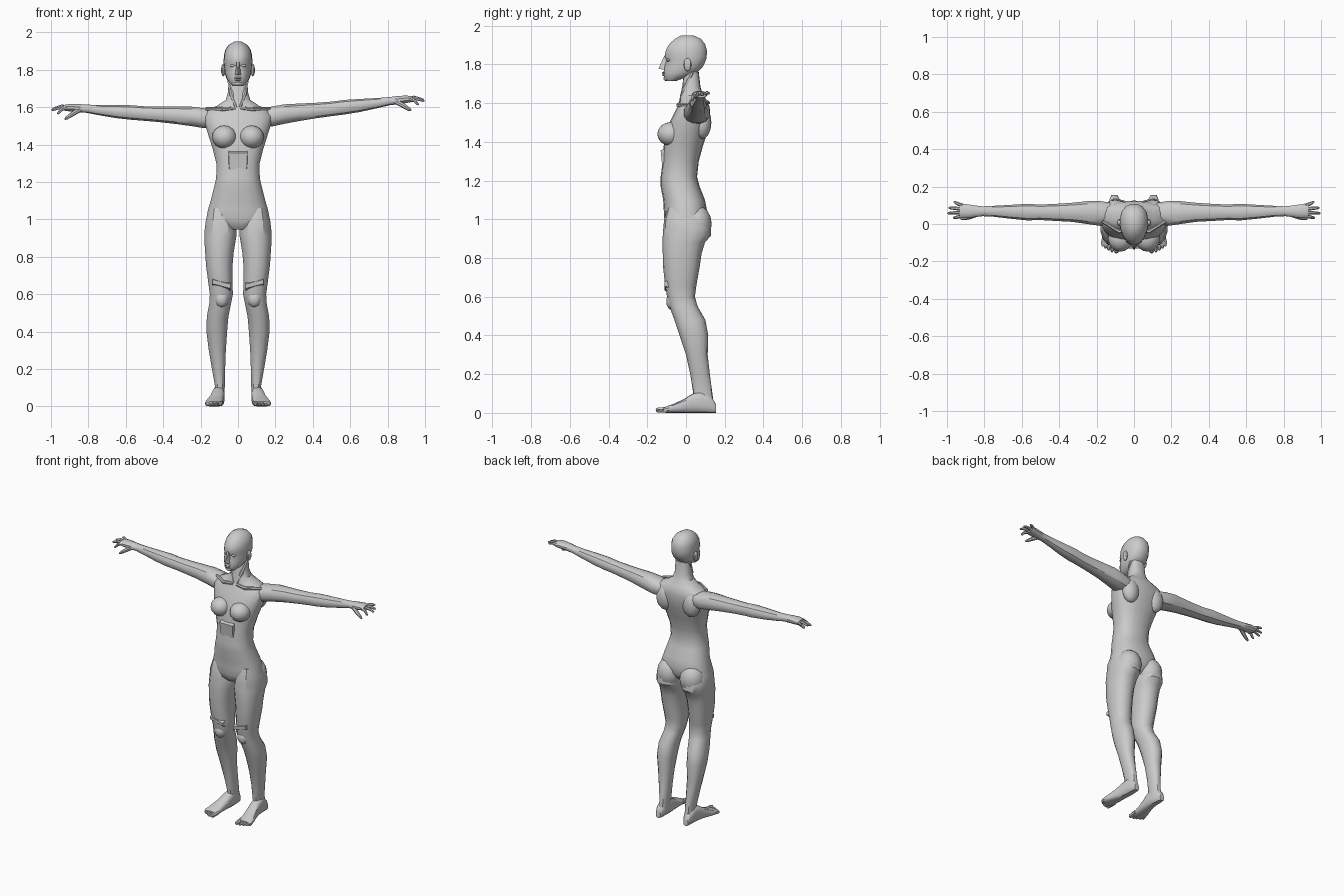
import bpy, bmesh, math
from mathutils import Vector


def spow(v, e):
    return math.copysign(abs(v) ** e, v)


def finish(name, bm, side=1, slope=0.0, angle=33):
    # side -1 mirrors a part to the other half; slope lowers it along x
    for v in bm.verts:
        v.co.z -= slope * v.co.x if side < 0 else 0
        v.co.x *= side
    bmesh.ops.recalc_face_normals(bm, faces=bm.faces[:])
    me = bpy.data.meshes.new(name)
    bm.to_mesh(me)
    bm.free()
    ob = bpy.data.objects.new(name, me)
    bpy.context.collection.objects.link(ob)
    bpy.ops.object.select_all(action='DESELECT')
    ob.select_set(True)
    bpy.context.view_layer.objects.active = ob
    bpy.ops.object.shade_smooth_by_angle(angle=math.radians(angle))
    return ob


def skin(bm, rings):
    rows = [[bm.verts.new(p) for p in r] for r in rings]
    n = len(rows[0])
    for a, b in zip(rows, rows[1:]):
        for i in range(n):
            bm.faces.new((a[i], a[(i + 1) % n], b[(i + 1) % n], b[i]))
    bm.faces.new(rows[0])
    bm.faces.new(rows[-1])


def loft(name, secs, axis='z', n=14, p=2.3, egg=0.0, **kw):
    # each section: position on axis, then min/max of the two cross directions
    bm, rings = bmesh.new(), []
    for t, a0, a1, b0, b1 in secs:
        ring = []
        for i in range(n):
            w = 2 * math.pi * (i + 0.5) / n
            c, s = spow(math.cos(w), 2 / p), spow(math.sin(w), 2 / p)
            a = (a0 + a1) / 2 + (a1 - a0) / 2 * c * (1 + egg * min(s, 0))
            b = (b0 + b1) / 2 + (b1 - b0) / 2 * s
            ring.append({'z': (a, b, t), 'x': (t, a, b), 'y': (a, t, b)}[axis])
        rings.append(ring)
    skin(bm, rings)
    return finish(name, bm, **kw)


def tube(name, pts, radii, n=7, **kw):
    bm, rings = bmesh.new(), []
    pts = [Vector(q) for q in pts]
    for i, (q, r) in enumerate(zip(pts, radii)):
        d = (pts[min(i + 1, len(pts) - 1)] - pts[max(i - 1, 0)]).normalized()
        u = d.cross(Vector((0.1, 0.2, 1))).normalized()
        v = d.cross(u)
        rings.append([q + r * (math.cos(2 * math.pi * k / n) * u + math.sin(2 * math.pi * k / n) * v)
                      for k in range(n)])
    skin(bm, rings)
    return finish(name, bm, **kw)


def blob(name, loc, rad, seg=14, **kw):
    bm = bmesh.new()
    bmesh.ops.create_uvsphere(bm, u_segments=seg, v_segments=8, radius=1)
    for v in bm.verts:
        v.co = Vector(loc) + Vector(v.co[i] * rad[i] for i in range(3))
    return finish(name, bm, **kw)


def hull(name, pts, **kw):
    bm = bmesh.new()
    for q in pts:
        bm.verts.new(q)
    bmesh.ops.convex_hull(bm, input=bm.verts[:])
    return finish(name, bm, **kw)


# torso and neck: height, half width, front, back
torso = [(.945, .05, -.085, .06), (.97, .13, -.105, .09), (1.0, .172, -.112, .105), (1.05, .163, -.115, .108),
         (1.1, .148, -.118, .098), (1.17, .13, -.131, .07), (1.22, .118, -.131, .057), (1.3, .117, -.12, .066),
         (1.38, .138, -.115, .088), (1.44, .157, -.105, .108), (1.5, .176, -.085, .122), (1.55, .188, -.06, .125),
         (1.585, .165, -.042, .12), (1.61, .11, -.032, .108), (1.64, .066, -.03, .09), (1.68, .054, -.02, .075),
         (1.76, .05, -.01, .066)]
loft("torso", [(z, -w, w, f, b) for z, w, f, b in torso], n=18, p=2.4)

# head
head = [(1.714, .028, -.104, -.05), (1.735, .052, -.115, .005), (1.755, .064, -.116, .055), (1.785, .073, -.113, .088),
        (1.822, .077, -.102, .105), (1.842, .078, -.112, .109), (1.875, .077, -.105, .109), (1.905, .07, -.088, .1),
        (1.932, .052, -.058, .078), (1.95, .022, -.025, .038)]
loft("head", [(z, -w, w, f, b) for z, w, f, b in head], n=16, p=2.3, egg=.2)
hull("nose", [(0, -.142, 1.778), (-.016, -.112, 1.772), (.016, -.112, 1.772), (.007, -.112, 1.845),
              (-.007, -.112, 1.845), (0, -.09, 1.85), (.014, -.09, 1.78), (-.014, -.09, 1.78)])
blob("upper_lip", (0, -.113, 1.757), (.022, .012, .006), 10)
blob("lower_lip", (0, -.112, 1.746), (.018, .012, .006), 10)
blob("chin", (0, -.098, 1.727), (.025, .018, .014), 10)
hull("ribs_front", [(s * x, y, z) for s in (-1, 1) for x, y, z in
                    ((.05, -.131, 1.355), (.046, -.122, 1.265), (.055, -.08, 1.38), (.055, -.08, 1.25))])

# legs: height, inner x, outer x, front, back
leg = [(1.06, .06, .15, -.095, .07), (1.0, .02, .173, -.113, .11), (.955, .008, .179, -.117, .128),
       (.915, .006, .182, -.12, .128), (.88, .012, .181, -.121, .098), (.82, .022, .177, -.12, .08),
       (.75, .028, .172, -.118, .07), (.66, .028, .16, -.108, .054), (.6, .026, .152, -.098, .046),
       (.55, .036, .155, -.086, .06), (.48, .05, .168, -.06, .1), (.4, .057, .17, -.033, .115),
       (.3, .064, .157, 0, .112), (.2, .068, .14, .022, .123), (.11, .07, .124, .036, .135), (.04, .072, .127, .04, .145)]
# feet: position from heel forward, inner x, outer x, bottom, top
foot = [(.154, .088, .122, 0, .045), (.135, .077, .13, 0, .08), (.08, .071, .135, 0, .11), (.035, .071, .141, 0, .1),
        (-.01, .075, .152, 0, .072), (-.06, .08, .169, 0, .048), (-.1, .083, .178, 0, .034), (-.118, .086, .172, .002, .026)]
# arms: distance out, front, back, bottom, top
arm = [(.1, .01, .11, 1.49, 1.585), (.18, -.012, .125, 1.495, 1.605), (.25, -.002, .124, 1.51, 1.617),
       (.33, .01, .115, 1.525, 1.621), (.42, .015, .109, 1.54, 1.625), (.5, .02, .105, 1.551, 1.631),
       (.57, .018, .109, 1.56, 1.64), (.65, .026, .104, 1.573, 1.645), (.75, .038, .098, 1.595, 1.65),
       (.81, .041, .095, 1.61, 1.655), (.85, .036, .1, 1.614, 1.66), (.9, .031, .108, 1.622, 1.663),
       (.932, .034, .109, 1.628, 1.659)]
# fingers: root y, tip x, tip y, tip height
fingers = [(.042, .968, .033, 1.615), (.061, .998, .058, 1.635), (.081, .992, .086, 1.642), (.099, .965, .118, 1.65)]
# toes: x, tip y, radius
toes = [(.094, -.155, .014), (.117, -.15, .01), (.135, -.141, .01), (.152, -.131, .009), (.167, -.12, .009)]

for s, tag in ((1, "left"), (-1, "right")):
    loft(tag + "_leg", leg, side=s)
    loft(tag + "_foot", foot, axis='y', p=2.8, side=s)
    for x, y, r in toes:
        tube(tag + "_toe", [(x - .004, -.09, r + .004), (x, y + .018, r + .001), (x, y + .006, r), (x, y, r - .002)],
             [r, r, r * .9, r * .45], side=s)
    loft(tag + "_arm", arm, axis='x', n=12, side=s, slope=.05)
    for y0, x, y, z in fingers:
        m = Vector((.92, y0, 1.644)).lerp(Vector((x, y, z)), .5) + Vector((0, 0, .006))
        tube(tag + "_finger", [(.915, y0, 1.643), m, (x - .006, y, z), (x, y, z)],
             [.0105, .0095, .007, .003], side=s, slope=.05)
    tube(tag + "_thumb", [(.845, .05, 1.63), (.885, .036, 1.608), (.918, .029, 1.587), (.926, .027, 1.582)],
         [.014, .013, .009, .004], side=s, slope=.05)
    # torso shapes
    blob(tag + "_breast", (.073, -.078, 1.44), (.066, .07, .062), 16, side=s)
    blob(tag + "_buttock", (.086, .052, .975), (.082, .081, .1), 16, side=s)
    blob(tag + "_shoulder_blade", (.1, .085, 1.5), (.06, .046, .085), side=s)
    tube(tag + "_collarbone", [(.014, -.033, 1.595), (.08, -.04, 1.59), (.17, .015, 1.592)], [.01, .011, .009], side=s)
    tube(tag + "_neck_muscle", [(.012, -.03, 1.6), (.034, -.01, 1.67), (.048, .03, 1.76)], [.009, .013, .012], side=s)
    # face shapes
    blob(tag + "_ear", (.079, .008, 1.798), (.012, .02, .034), 10, side=s)
    blob(tag + "_eye", (.03, -.09, 1.822), (.014, .012, .008), 10, side=s)
    # knee cap and the fold above it
    blob(tag + "_kneecap", (.088, -.07, .575), (.038, .032, .045), 12, side=s)
    hull(tag + "_knee_fold", [(x, y, z + dz) for x, z in ((.04, .645), (.135, .67)) for y, dz in
                              ((-.112, .008), (-.11, -.014), (-.07, .02), (-.07, -.03))], side=s)
